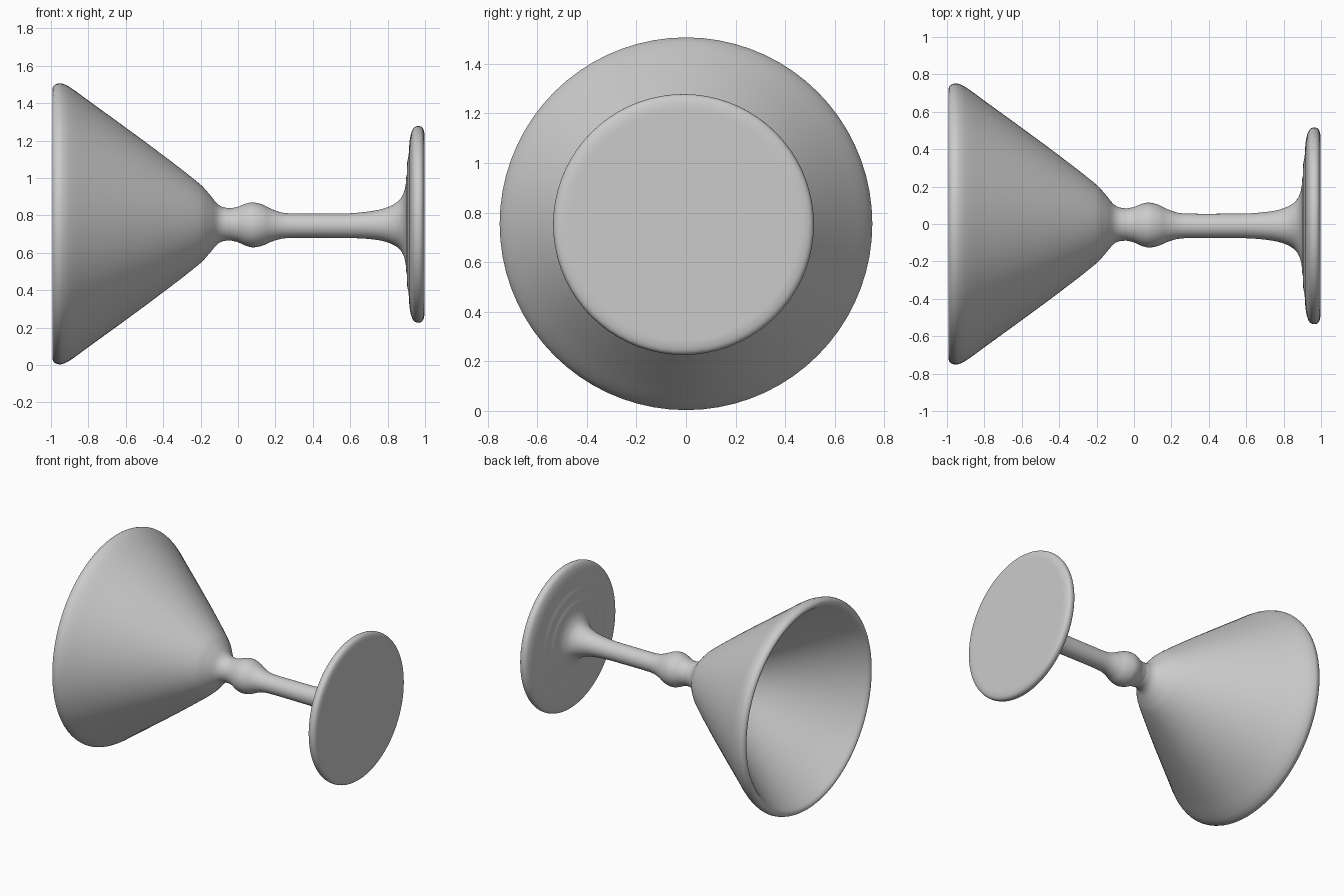
import bpy, bmesh, math
from mathutils import Vector

if "Cube" in bpy.data.objects:
    bpy.data.objects.remove(bpy.data.objects["Cube"])

SEGMENTS = 72

grey = bpy.data.materials.new("plain grey")
grey.use_nodes = True
COLOUR = (0.6, 0.6, 0.6, 1.0)
grey.diffuse_color = COLOUR
grey.node_tree.nodes["Principled BSDF"].inputs["Base Color"].default_value = COLOUR


def smooth_profile(points, steps=5):
    """Run a rounded curve through the (x, radius) points."""
    p = [Vector(q) for q in points]
    p = [p[0]] + p + [p[-1]]
    out = []
    for a, b, c, d in zip(p, p[1:], p[2:], p[3:]):
        # limit tangents so uneven spacing does not overshoot
        reach = (c - b).length
        m0 = (c - a).normalized() * reach
        m1 = (d - b).normalized() * reach
        for i in range(steps):
            t = i / steps
            out.append(b * (2*t**3 - 3*t**2 + 1) + m0 * (t**3 - 2*t**2 + t)
                       + c * (3*t**2 - 2*t**3) + m1 * (t**3 - t**2))
    return out + [p[-1]]


def axis(x):
    """Centre line: the stem sags slightly between the bowl and the foot."""
    t = min(max((x + 0.15) / 0.4, 0), 1)
    u = min(max((x - 0.6) / 0.3, 0), 1)
    return -0.01 * t, 0.755 - 0.01 * t + 0.007 * u


def lathe(name, points):
    """Spin a profile around the centre line, with faces pointing outward."""
    bm = bmesh.new()
    rings = []
    for x, r in smooth_profile(points):
        cy, cz = axis(x)
        if r < 1e-4:
            rings.append([bm.verts.new((x, cy, cz))] * SEGMENTS)
            continue
        angles = [math.tau * i / SEGMENTS for i in range(SEGMENTS)]
        rings.append([bm.verts.new((x, cy + r * math.cos(a), cz + r * math.sin(a)))
                      for a in angles])
    for r0, r1 in zip(rings, rings[1:]):
        for i in range(SEGMENTS):
            j = (i + 1) % SEGMENTS
            bm.faces.new(list(dict.fromkeys((r0[j], r1[j], r1[i], r0[i]))))
    mesh = bpy.data.meshes.new(name)
    bm.to_mesh(mesh)
    bm.free()
    for f in mesh.polygons:
        f.use_smooth = True
    mesh.materials.append(grey)
    bpy.context.collection.objects.link(bpy.data.objects.new(name, mesh))


# Hollow cone bowl: inside bottom, out over the rounded rim, down to the neck
lathe("bowl", [
    (-0.24, 0.0), (-0.25, 0.05), (-0.29, 0.13), (-0.40, 0.24), (-0.60, 0.405),
    (-0.80, 0.565), (-0.91, 0.65), (-0.96, 0.687), (-0.982, 0.705), (-0.991, 0.722),
    (-0.986, 0.737), (-0.970, 0.748), (-0.945, 0.751), (-0.90, 0.731), (-0.80, 0.659),
    (-0.60, 0.514), (-0.40, 0.366), (-0.203, 0.212), (-0.15, 0.155),
    (-0.11, 0.108), (-0.08, 0.091), (-0.04, 0.086)])

# Stem with its rounded knop
lathe("stem", [
    (-0.04, 0.086), (0.0, 0.095), (0.04, 0.112), (0.08, 0.120), (0.13, 0.110),
    (0.18, 0.087), (0.24, 0.069), (0.32, 0.065), (0.50, 0.065)])

# Flared foot with faint steps and a flat underside
lathe("foot", [
    (0.50, 0.065), (0.62, 0.067), (0.74, 0.079), (0.81, 0.098), (0.86, 0.128),
    (0.885, 0.167), (0.896, 0.21), (0.899, 0.25), (0.906, 0.285), (0.904, 0.325),
    (0.912, 0.37), (0.916, 0.43), (0.924, 0.48), (0.940, 0.516), (0.963, 0.526),
    (0.985, 0.518), (0.996, 0.49), (0.998, 0.45), (0.998, 0.0)])
